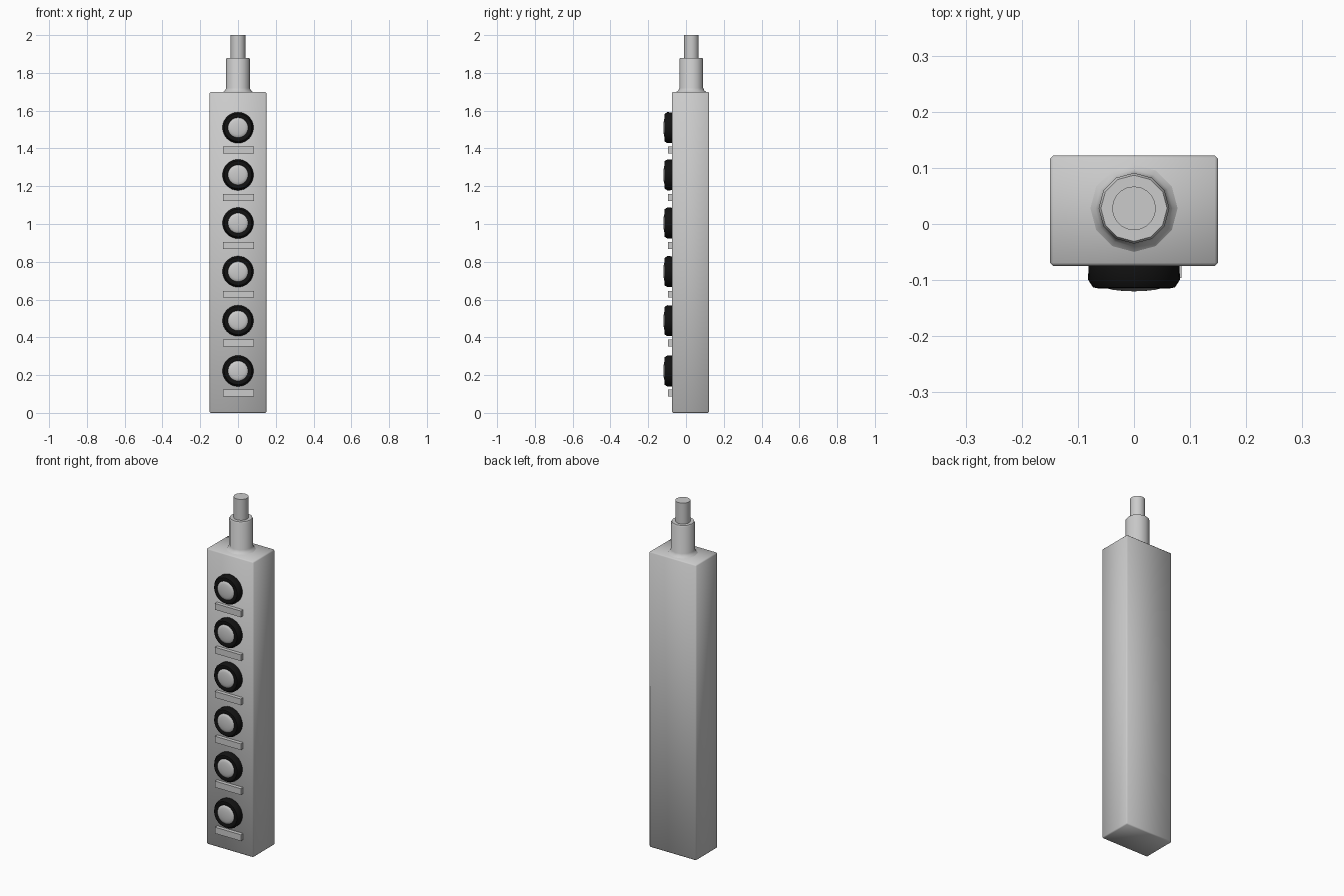
import bpy, bmesh, math
from mathutils import Matrix

if "Cube" in bpy.data.objects:
    bpy.data.objects.remove(bpy.data.objects["Cube"])

black = bpy.data.materials.new("black_rubber")
black.diffuse_color = (0.006, 0.006, 0.006, 1)
black.use_nodes = True
black.node_tree.nodes["Principled BSDF"].inputs["Base Color"].default_value = black.diffuse_color


def finish(bm, name, mat=None, angle=40):
    bmesh.ops.recalc_face_normals(bm, faces=bm.faces)
    me = bpy.data.meshes.new(name)
    bm.to_mesh(me)
    bm.free()
    ob = bpy.data.objects.new(name, me)
    bpy.context.collection.objects.link(ob)
    if mat:
        me.materials.append(mat)
    bpy.ops.object.select_all(action='DESELECT')
    ob.select_set(True)
    bpy.context.view_layer.objects.active = ob
    bpy.ops.object.shade_smooth_by_angle(angle=math.radians(angle))
    return ob


def box(name, x0, x1, y0, y1, z0, z1, bevel=0):
    bm = bmesh.new()
    m = Matrix.Translation(((x0 + x1) / 2, (y0 + y1) / 2, (z0 + z1) / 2))
    bmesh.ops.create_cube(bm, size=1, matrix=m @ Matrix.Diagonal((x1 - x0, y1 - y0, z1 - z0, 1)))
    if bevel:
        bmesh.ops.bevel(bm, geom=bm.edges[:], offset=bevel, segments=1, affect='EDGES')
    return finish(bm, name, angle=50 if bevel else 30)


def lathe(name, profile, sides, closed=False, mat=None):
    """Revolve (radius, height) points around z."""
    bm = bmesh.new()
    vs = [bm.verts.new((r, 0, h)) for r, h in profile]
    n = len(vs)
    edges = [bm.edges.new((vs[i], vs[(i + 1) % n])) for i in range(n if closed else n - 1)]
    bmesh.ops.spin(bm, geom=vs + edges, cent=(0, 0, 0), axis=(0, 0, 1),
                   angle=math.tau, steps=sides, use_merge=True)
    bmesh.ops.remove_doubles(bm, verts=bm.verts, dist=1e-5)
    return finish(bm, name, mat)


# Main housing
box("housing", -0.15, 0.15, -0.075, 0.122, 0, 1.70, bevel=0.006)

# Flared strain relief and cable end
relief = lathe("strain_relief", [(0, 1.69), (0.079, 1.69), (0.079, 1.699), (0.069, 1.707),
                                 (0.063, 1.72), (0.063, 1.872), (0.059, 1.88), (0, 1.88)], 12)
cable = lathe("cable", [(0, 1.86), (0.039, 1.86), (0.039, 2.0), (0, 2.0)], 20)
for ob in (relief, cable):
    ob.location.y = 0.028

# Buttons: black ring, domed cap, and a label plate below each
rows = [(1.51, 1.392), (1.26, 1.14), (1.005, 0.886), (0.748, 0.628), (0.488, 0.37), (0.222, 0.105)]
ring = [(0.053, 0), (0.081, 0), (0.082, 0.024), (0.073, 0.038), (0.062, 0.040), (0.053, 0.036)]
R = 0.053
dome = [(R, 0), (R, 0.036)] + [(R * math.cos(a), 0.036 + 0.009 * math.sin(a))
                               for a in (math.pi / 8 * i for i in range(1, 4))] + [(0, 0.045)]
for i, (zb, zl) in enumerate(rows, 1):
    for ob in (lathe(f"button_ring_{i}", ring, 32, True, black),
               lathe(f"button_cap_{i}", dome, 32)):
        ob.rotation_euler.x = math.pi / 2
        ob.location = (0, -0.075, zb)
    box(f"label_plate_{i}", -0.08, 0.085, -0.096, -0.074, zl - 0.018, zl + 0.018)
